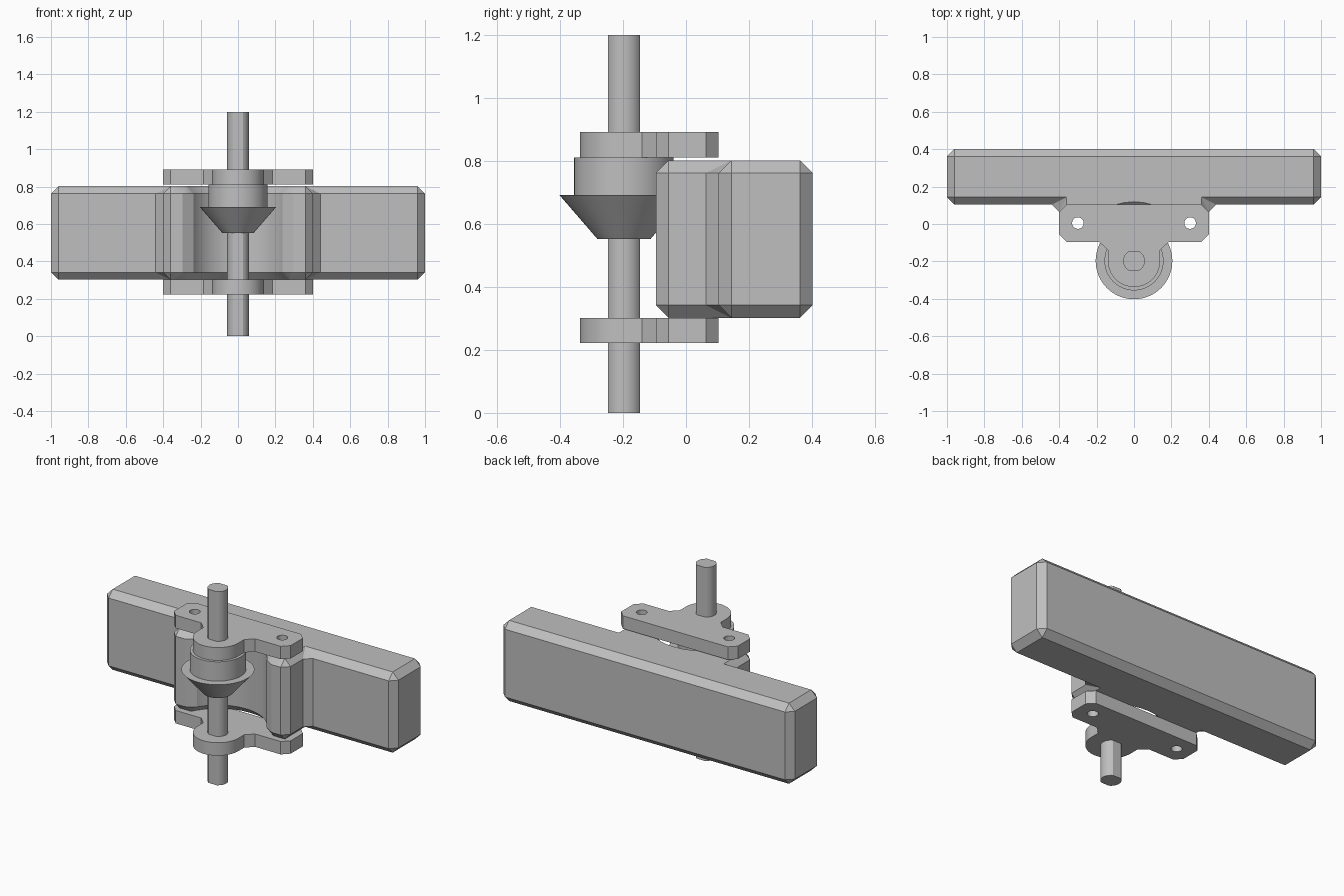
import bpy
import bmesh
from math import sin, cos, pi, asin, atan2, radians
from mathutils import Matrix

cube = bpy.data.objects.get("Cube")
if cube:
    bpy.data.objects.remove(cube, do_unlink=True)

GREY = (0.52, 0.52, 0.52, 1)
metal = bpy.data.materials.new("plain grey")
metal.use_nodes = True
metal.diffuse_color = GREY
metal.node_tree.nodes["Principled BSDF"].inputs["Base Color"].default_value = GREY

AXIS_Y = -0.197          # shaft axis
BODY_LOW, BODY_HIGH = 0.302, 0.802
CHAMFER = 0.04


def finish(bm, name):
    bmesh.ops.recalc_face_normals(bm, faces=bm.faces)
    mesh = bpy.data.meshes.new(name)
    bm.to_mesh(mesh)
    bm.free()
    mesh.materials.append(metal)
    ob = bpy.data.objects.new(name, mesh)
    bpy.context.collection.objects.link(ob)
    return ob


def activate(ob):
    bpy.ops.object.select_all(action='DESELECT')
    ob.select_set(True)
    bpy.context.view_layer.objects.active = ob


def smooth(ob):
    activate(ob)
    bpy.ops.object.shade_smooth_by_angle(angle=radians(28))


def prism(outline, low, high):
    bm = bmesh.new()
    face = bm.faces.new([bm.verts.new((x, y, low)) for x, y in outline])
    top = bmesh.ops.extrude_face_region(bm, geom=[face])["geom"]
    verts = [v for v in top if isinstance(v, bmesh.types.BMVert)]
    bmesh.ops.translate(bm, verts=verts, vec=(0, 0, high - low))
    return bm


def arc(radius, start, end, steps):
    angles = [start + (end - start) * i / steps for i in range(steps + 1)]
    return [(radius * cos(a), AXIS_Y + radius * sin(a)) for a in angles]


def mirrored(half):
    """Close a right-hand outline with its mirror image."""
    return half + [(-x, y) for x, y in reversed(half)]


def cone(name, r_low, r_high, low, high):
    bm = bmesh.new()
    place = Matrix.Translation((0, AXIS_Y, (low + high) / 2))
    bmesh.ops.create_cone(bm, cap_ends=True, segments=64, radius1=r_low,
                          radius2=r_high, depth=high - low, matrix=place)
    smooth(finish(bm, name))


# Cutter for the two mounting holes
bm = bmesh.new()
for side in (-1, 1):
    bmesh.ops.create_cone(bm, cap_ends=True, segments=32, radius1=0.031, radius2=0.031,
                          depth=1.4, matrix=Matrix.Translation((side * 0.3, 0.005, 0.5)))
cutter = finish(bm, "hole_cutter")
cutter.hide_render = True
cutter.display_type = 'WIRE'


def drill(ob):
    cut = ob.modifiers.new("holes", 'BOOLEAN')
    cut.operation = 'DIFFERENCE'
    cut.solver = 'EXACT'
    cut.object = cutter
    activate(ob)
    bpy.ops.object.modifier_apply(modifier=cut.name)
    smooth(ob)


# Body: long bar with a front boss and a round recess, all corners chamfered
FRONT, BOSS_R = -0.096, 0.276
tip = asin((FRONT - AXIS_Y) / BOSS_R)
recess = arc(BOSS_R, pi - tip, tip, 14)
right = [(0.4, FRONT), (0.4, 0.104), (1, 0.104), (1, 0.402)]
left = [(-x, y) for x, y in reversed(right)]
bm = prism(recess + right + left, BODY_LOW, BODY_HIGH)
recess_inner = {(round(x, 3), round(y, 3)) for x, y in recess[1:-1]}
edges = []
for e in bm.edges:
    a, b = (v.co for v in e.verts)
    upright = abs(a.z - b.z) > 0.1
    if not upright or (round(a.x, 3), round(a.y, 3)) not in recess_inner:
        edges.append(e)
bmesh.ops.bevel(bm, geom=edges, offset=CHAMFER, offset_type='OFFSET', segments=1,
                profile=0.5, affect='EDGES', clamp_overlap=False)
drill(finish(bm, "body"))

# Upper and lower brackets: ears with a round collar about the shaft
collar = 0.14
half = arc(collar, -pi / 2, 0, 16)[1:]
half += [(collar, -0.14), (0.185, FRONT), (0.36, FRONT), (0.4, -0.056),
         (0.4, 0.064), (0.36, 0.104)]
bracket = [(0, AXIS_Y - collar)] + mirrored(half)
for name, low in (("lower_bracket", 0.222), ("upper_bracket", 0.812)):
    drill(finish(prism(bracket, low, low + 0.08), name))

# Shaft with a flat at front and back
SHAFT_R, FLAT = 0.058, 0.051
a = asin(FLAT / SHAFT_R)
shaft = arc(SHAFT_R, -a, a, 12) + arc(SHAFT_R, pi - a, pi + a, 12)
smooth(finish(prism(shaft, 0, 1.2), "shaft"))

# Hub and tapered wheel below the upper bracket
cone("hub", 0.158, 0.158, 0.69, 0.812)
cone("tapered_wheel", 0.085, 0.205, 0.553, 0.692)

bpy.data.objects.remove(cutter, do_unlink=True)
